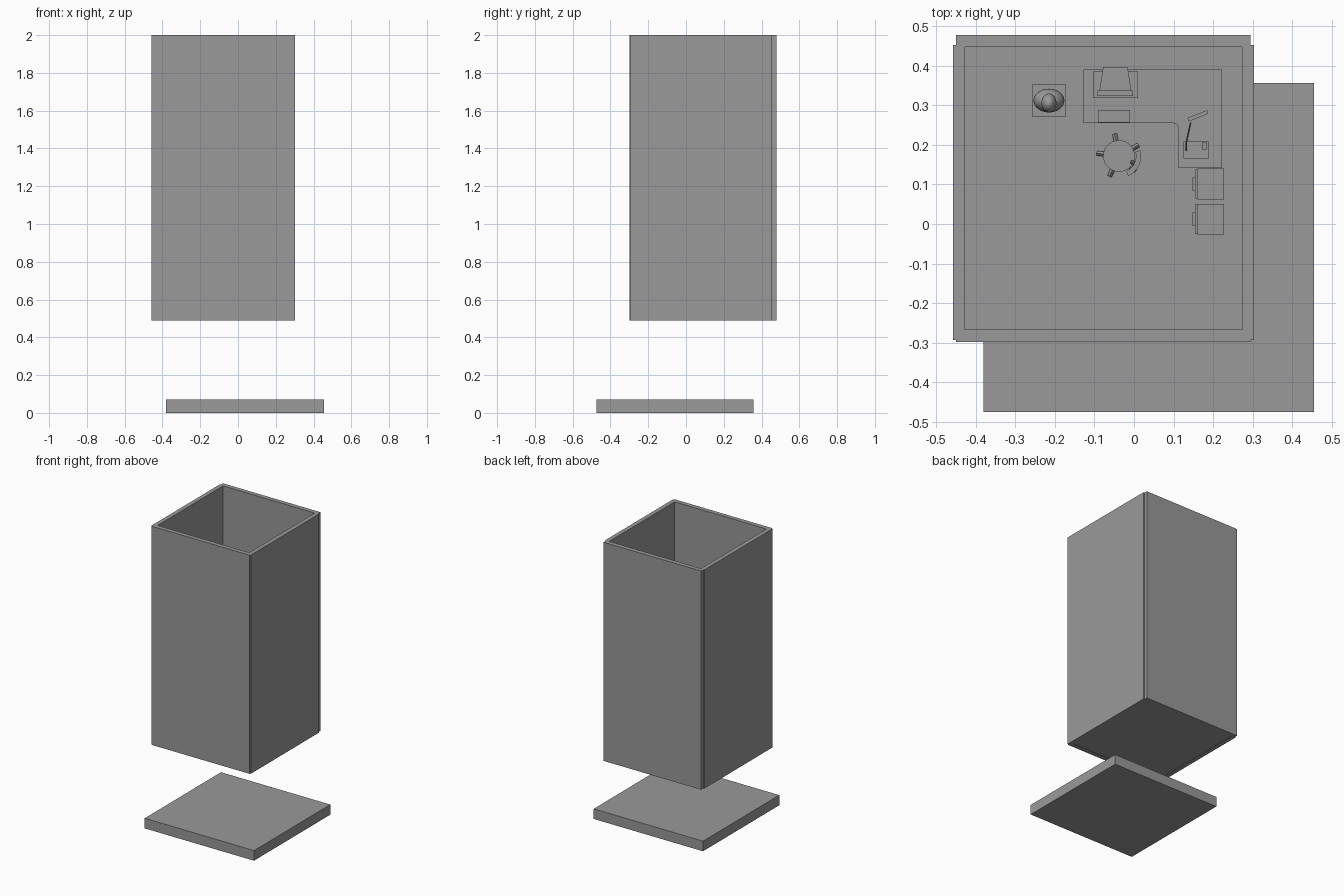
import bpy, bmesh
from math import pi, sin, cos, radians
from mathutils import Vector

cube = bpy.data.objects.get("Cube")
if cube:
    bpy.data.objects.remove(cube, do_unlink=True)

grey = bpy.data.materials.new("plain_grey")
grey.use_nodes = True
COLOUR = (0.32, 0.32, 0.32, 1)
grey.diffuse_color = COLOUR
grey.node_tree.nodes["Principled BSDF"].inputs["Base Color"].default_value = COLOUR


def finish(name, bm, smooth=False):
    bmesh.ops.recalc_face_normals(bm, faces=bm.faces[:])
    mesh = bpy.data.meshes.new(name)
    bm.to_mesh(mesh)
    bm.free()
    mesh.materials.append(grey)
    obj = bpy.data.objects.new(name, mesh)
    bpy.context.collection.objects.link(obj)
    if smooth:
        bpy.ops.object.select_all(action='DESELECT')
        obj.select_set(True)
        bpy.context.view_layer.objects.active = obj
        bpy.ops.object.shade_smooth_by_angle(angle=radians(40))
    return obj


def prism(name, outline, z0, z1):
    """Extrude a flat outline upwards."""
    bm = bmesh.new()
    face = bm.faces.new([bm.verts.new((x, y, z0)) for x, y in outline])
    top = bmesh.ops.extrude_face_region(bm, geom=[face])["geom"]
    bmesh.ops.translate(bm, vec=(0, 0, z1 - z0),
                        verts=[v for v in top if isinstance(v, bmesh.types.BMVert)])
    return finish(name, bm)


def box(name, x, y, z):
    return prism(name, [(x[0], y[0]), (x[1], y[0]), (x[1], y[1]), (x[0], y[1])], *z)


def rod(name, a, b, r1, r2=None, sides=16):
    a, b = Vector(a), Vector(b)
    bm = bmesh.new()
    bmesh.ops.create_cone(bm, cap_ends=True, segments=sides, radius1=r1,
                          radius2=r1 if r2 is None else r2, depth=(b - a).length)
    bm.transform((b - a).to_track_quat('Z', 'Y').to_matrix().to_4x4())
    bmesh.ops.translate(bm, vec=(a + b) / 2, verts=bm.verts)
    return finish(name, bm, sides > 4)


def ball(name, centre, size):
    bm = bmesh.new()
    bmesh.ops.create_uvsphere(bm, u_segments=32, v_segments=16, radius=1)
    bmesh.ops.scale(bm, vec=size, verts=bm.verts)
    bmesh.ops.translate(bm, vec=centre, verts=bm.verts)
    return finish(name, bm, True)


# Ground slab and the tall open room
box("ground_slab", (-0.38, 0.455), (-0.475, 0.357), (0, 0.07))
FLOOR, TOP = 0.52, 2.0
box("room_floor", (-0.44, 0.285), (-0.28, 0.46), (0.492, FLOOR))
for side, y in (("front", (-0.298, -0.267)), ("back", (0.447, 0.478))):
    box(side + "_wall", (-0.45, 0.295), y, (0.49, TOP))
for side, x in (("right", (-0.457, -0.427)), ("left", (0.273, 0.303))):
    box(side + "_wall", x, (-0.293, 0.453), (0.49, TOP))

# L-shaped desk with a rounded inner corner
DESK = FLOOR + 0.16
corner = [(0.1 + 0.012 * sin(t * pi / 8), 0.243 + 0.012 * cos(t * pi / 8)) for t in range(5)]
prism("desk_top", [(-0.128, 0.255)] + corner +
      [(0.112, 0.142), (0.222, 0.142), (0.222, 0.39), (-0.128, 0.39)], DESK - 0.01, DESK)
box("desk_end_panel", (-0.125, -0.115), (0.262, 0.388), (FLOOR, DESK - 0.01))
box("desk_wing_panel", (0.117, 0.22), (0.145, 0.155), (FLOOR, DESK - 0.01))
box("desk_back_panel", (-0.115, 0.22), (0.378, 0.388), (FLOOR + 0.03, DESK - 0.01))

# Computer case, monitor and keyboard
box("computer_case", (-0.103, 0.01), (0.318, 0.385), (DESK, DESK + 0.03))
box("monitor_bezel", (-0.092, -0.002), (0.324, 0.338), (DESK + 0.04, DESK + 0.12))
box("monitor_foot", (-0.07, -0.024), (0.335, 0.375), (DESK + 0.03, DESK + 0.045))
prism("monitor_housing", [(-0.087, 0.338), (-0.007, 0.338), (-0.016, 0.397), (-0.078, 0.397)],
      DESK + 0.045, DESK + 0.115)
box("keyboard", (-0.091, -0.01), (0.257, 0.288), (DESK, DESK + 0.008))

# Desk lamp with a jointed arm
box("lamp_base", (0.125, 0.19), (0.165, 0.208), (DESK, DESK + 0.018))
box("lamp_switch", (0.172, 0.185), (0.188, 0.206), (DESK + 0.018, DESK + 0.022))
joint = (0.132, 0.205, DESK + 0.085)
rod("lamp_lower_arm", (0.132, 0.187, DESK + 0.018), joint, 0.002, sides=8)
rod("lamp_upper_arm", joint, (0.143, 0.256, DESK + 0.12), 0.002, sides=8)
prism("lamp_head", [(0.135, 0.268), (0.138, 0.259), (0.188, 0.279), (0.185, 0.288)],
      DESK + 0.112, DESK + 0.126)

# Swivel chair
cx, cy = -0.038, 0.172
SEAT = FLOOR + 0.1
rod("chair_seat", (cx, cy, SEAT - 0.015), (cx, cy, SEAT), 0.04, sides=32)
rod("chair_column", (cx, cy, FLOOR + 0.02), (cx, cy, SEAT - 0.015), 0.007)
for i in range(5):
    a = radians(29 + 72 * i)
    rod(f"chair_leg_{i + 1}", (cx, cy, FLOOR + 0.022),
        (cx + 0.056 * cos(a), cy + 0.056 * sin(a), FLOOR + 0.008), 0.006, sides=4)
turn = radians(-25)


def around(radius, angle):
    return (cx + radius * cos(turn + angle), cy + radius * sin(turn + angle))


arc = [radians(-40 + 10 * i) for i in range(9)]
back = prism("chair_back", [around(0.043, a) for a in arc] +
             [around(0.056, a) for a in reversed(arc)], SEAT + 0.035, SEAT + 0.09)
rod("chair_back_support", (*around(0.035, 0), SEAT - 0.008),
    (*around(0.048, 0), SEAT + 0.05), 0.005, sides=8)

# Pair of drawer cabinets with handles facing the room
for i, y in enumerate((-0.027, 0.062)):
    name = f"cabinet_{i + 1}"
    box(name, (0.16, 0.228), (y, y + 0.078), (FLOOR, FLOOR + 0.14))
    for d in range(3):
        z = FLOOR + 0.006 + d * 0.044
        box(f"{name}_drawer_{d + 1}", (0.154, 0.16), (y + 0.002, y + 0.076), (z, z + 0.04))
        box(f"{name}_handle_{d + 1}", (0.148, 0.154), (y + 0.022, y + 0.056), (z + 0.024, z + 0.029))

# Pedestal carrying a rounded bust
px, py = -0.215, 0.312
box("pedestal", (px - 0.042, px + 0.042), (py - 0.042, py + 0.042), (FLOOR, FLOOR + 0.16))
ball("bust_shoulders", (px, py, FLOOR + 0.18), (0.039, 0.03, 0.04))
ball("bust_head", (px, py - 0.006, FLOOR + 0.235), (0.019, 0.024, 0.032))
